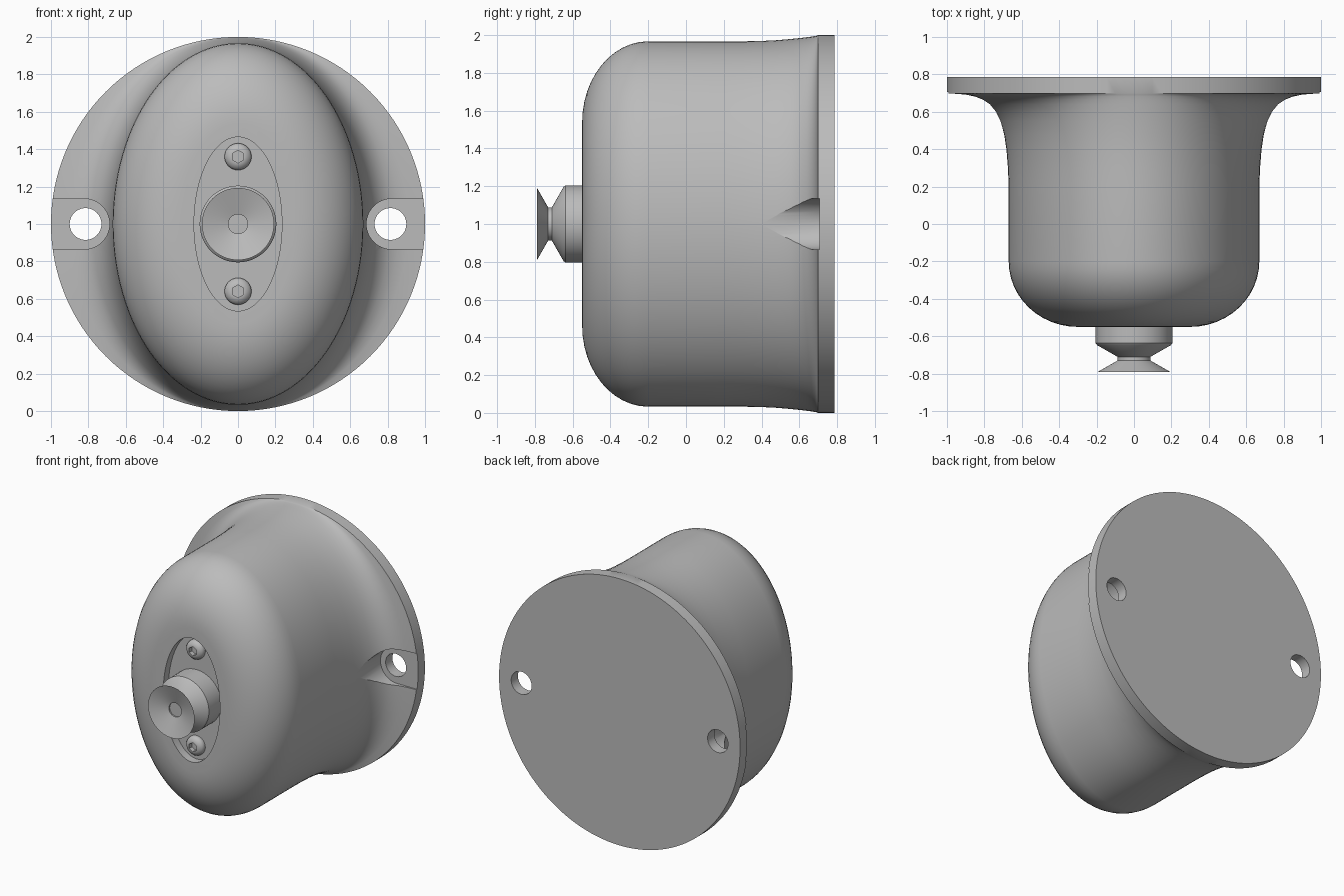
import bpy, bmesh, math
from mathutils import Matrix

if "Cube" in bpy.data.objects:
    bpy.data.objects.remove(bpy.data.objects["Cube"])

grey = bpy.data.materials.new("plain grey")
grey.diffuse_color = (0.5, 0.5, 0.5, 1)
grey.use_nodes = True
grey.node_tree.nodes["Principled BSDF"].inputs["Base Color"].default_value = grey.diffuse_color
ZC = 1.0  # height of the shared axis, which runs along y


def finish(name, bm):
    bmesh.ops.recalc_face_normals(bm, faces=bm.faces)
    me = bpy.data.meshes.new(name)
    bm.to_mesh(me)
    bm.free()
    me.materials.append(grey)
    ob = bpy.data.objects.new(name, me)
    bpy.context.collection.objects.link(ob)
    return ob


def loft(name, rings, n, x=0, z=ZC):
    """Skin ellipses (y, rx, rz) along the y axis and cap both ends."""
    bm = bmesh.new()
    loops = []
    for y, rx, rz in rings:
        loops.append([bm.verts.new((x + rx * math.cos(2 * math.pi * i / n), y,
                                    z + rz * math.sin(2 * math.pi * i / n)))
                      for i in range(n)])
    for a, b in zip(loops, loops[1:]):
        for i in range(n):
            j = (i + 1) % n
            bm.faces.new((a[i], a[j], b[j], b[i]))
    bm.faces.new(loops[0])
    bm.faces.new(loops[-1])
    return finish(name, bm)


def lathe(name, profile, n, x=0, z=ZC):
    return loft(name, [(y, r, r) for y, r in profile], n, x, z)


def slot(name, side):
    """Round-nosed slot that opens outward through the flange edge."""
    cx, r = 0.822, 0.135
    pts = [(1.2, r)] + [(cx - r * math.sin(a), r * math.cos(a))
                        for a in (math.pi * i / 24 for i in range(25))] + [(1.2, -r)]
    bm = bmesh.new()
    a, b = [[bm.verts.new((side * px, y, ZC + pz)) for px, pz in pts] for y in (0.2, 0.707)]
    for i in range(len(pts)):
        j = (i + 1) % len(pts)
        bm.faces.new((a[i], a[j], b[j], b[i]))
    bm.faces.new(a)
    bm.faces.new(b)
    return finish(name, bm)


def cut(target, cutter):
    m = target.modifiers.new("cut", 'BOOLEAN')
    m.operation = 'DIFFERENCE'
    m.solver = 'EXACT'
    m.object = cutter
    bpy.context.view_layer.objects.active = target
    bpy.ops.object.modifier_apply(modifier=m.name)
    bpy.data.objects.remove(cutter, do_unlink=True)


def smooth(ob, angle=30):
    bpy.ops.object.select_all(action='DESELECT')
    ob.select_set(True)
    bpy.context.view_layer.objects.active = ob
    bpy.ops.object.shade_smooth_by_angle(angle=math.radians(angle))


# Housing: rounded oval nose, straight wall, flare into a round flange
rings = []
for i in range(13):
    a = math.pi / 2 * (1 - i / 12)
    k = 1 - math.cos(a)
    rings.append((-0.2 - 0.35 * math.sin(a), 0.67 - 0.37 * k, 0.967 - 0.43 * k))
rings += [(0.2, 0.67, 0.967), (0.3, 0.674, 0.967), (0.4, 0.682, 0.969),
          (0.48, 0.695, 0.973), (0.55, 0.716, 0.979), (0.6, 0.742, 0.984),
          (0.64, 0.777, 0.989), (0.665, 0.815, 0.992), (0.682, 0.86, 0.995),
          (0.692, 0.91, 0.997), (0.699, 1.0, 1.0), (0.787, 1.0, 1.0)]
housing = loft("housing", rings, 128)

# Screw seats and through holes on both sides of the flange
for s in (-1, 1):
    cut(housing, slot("seat_cutter", s))
    cut(housing, lathe("hole_cutter", [(0.5, 0.085), (1.0, 0.085)], 40, s * 0.815))

# Oval recess in the nose
FLOOR = -0.49
cut(housing, loft("recess_cutter", [(-0.7, 0.235, 0.465), (FLOOR, 0.235, 0.465)], 96))
smooth(housing)

# Plunger with a waisted neck and a dished contact face
knob = lathe("plunger", [(FLOOR + 0.01, 0.205), (-0.637, 0.205), (-0.648, 0.197),
                         (-0.71, 0.088), (-0.73, 0.088), (-0.79, 0.193),
                         (-0.745, 0.052), (-0.735, 0.052)], 64)
smooth(knob)

# Button-head screws with hexagon sockets
for label, dz in (("upper_screw", 0.36), ("lower_screw", -0.36)):
    dome = [(FLOOR - 0.012 - 0.04 * math.sin(a), 0.072 * math.cos(a))
            for a in (math.radians(d) for d in (0, 15, 30, 45, 58))]
    screw = lathe(label, [(FLOOR + 0.01, 0.072)] + dome, 32, 0, ZC + dz)
    socket = lathe("socket_cutter", [(-0.7, 0.034), (FLOOR - 0.012, 0.034)], 6, 0, ZC + dz)
    socket.data.transform(Matrix.Translation((0, 0, ZC + dz)) @ Matrix.Rotation(math.pi / 6, 4, 'Y')
                          @ Matrix.Translation((0, 0, -ZC - dz)))
    cut(screw, socket)
    smooth(screw)
